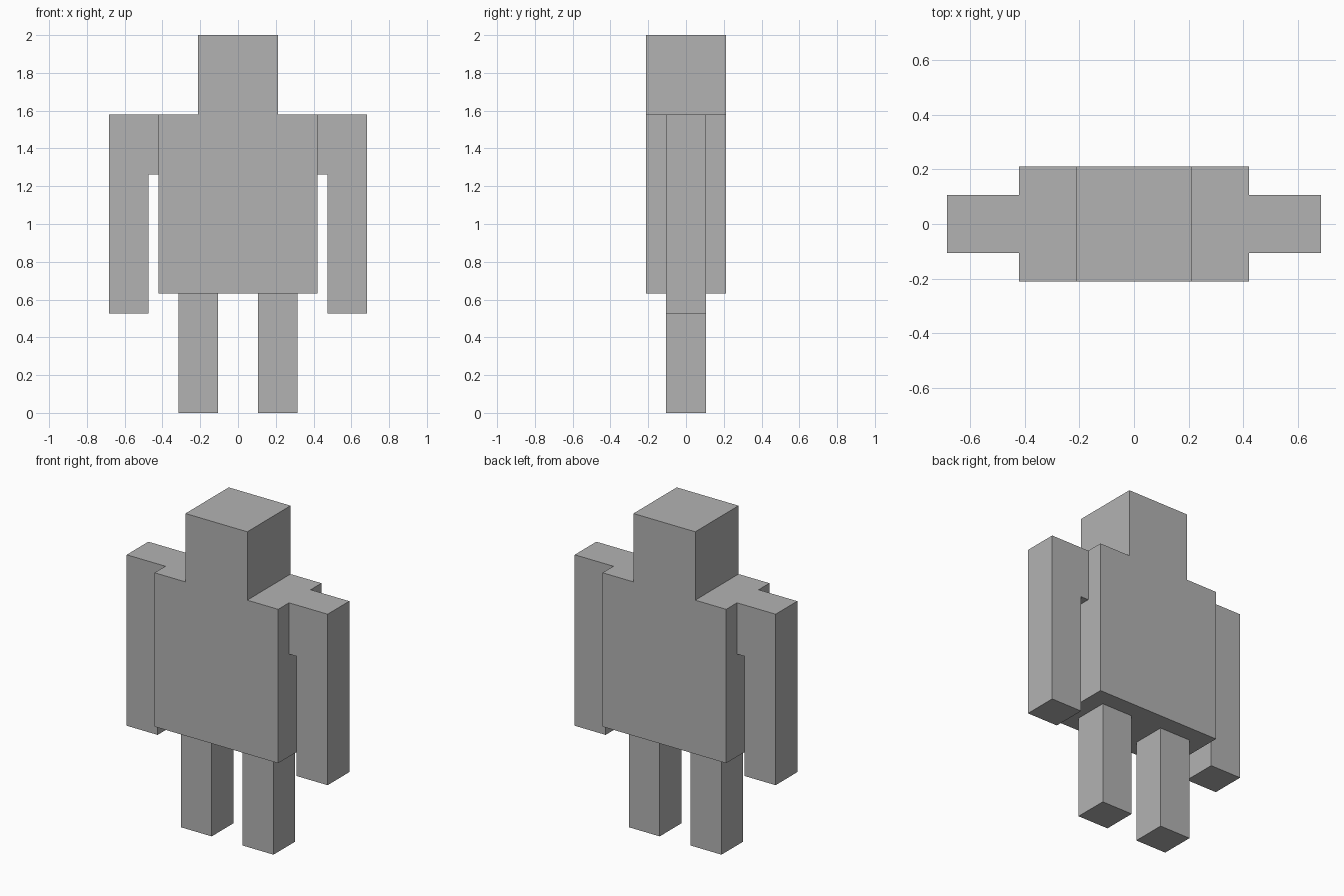
import bpy
import bmesh

if "Cube" in bpy.data.objects:
    bpy.data.objects.remove(bpy.data.objects["Cube"])

U = 2 / 19  # one block unit; the figure is 19 units tall

grey = bpy.data.materials.new("plain grey")
grey.diffuse_color = (0.45, 0.45, 0.45, 1)
grey.use_nodes = True
grey.node_tree.nodes["Principled BSDF"].inputs["Base Color"].default_value = grey.diffuse_color


def extruded(name, outline, half_depth):
    """Extrude an (x, z) outline, given counter-clockwise in units, along y."""
    bm = bmesh.new()
    face = bm.faces.new([bm.verts.new((x * U, -half_depth * U, z * U)) for x, z in outline])
    new = bmesh.ops.extrude_face_region(bm, geom=[face])["geom"]
    verts = [v for v in new if isinstance(v, bmesh.types.BMVert)]
    bmesh.ops.translate(bm, verts=verts, vec=(0, 2 * half_depth * U, 0))
    bmesh.ops.recalc_face_normals(bm, faces=bm.faces)
    mesh = bpy.data.meshes.new(name)
    bm.to_mesh(mesh)
    bm.free()
    mesh.materials.append(grey)
    obj = bpy.data.objects.new(name, mesh)
    bpy.context.collection.objects.link(obj)
    return obj


# Torso and head share one depth, so they form a single stepped block
extruded("torso_and_head", [(-4, 6), (4, 6), (4, 15), (2, 15),
                            (2, 19), (-2, 19), (-2, 15), (-4, 15)], 2)

# Arm with a short shoulder bridge, and leg, on both sides
arm = [(4.5, 5), (6.5, 5), (6.5, 15), (4, 15), (4, 12), (4.5, 12)]
leg = [(1, 0), (3, 0), (3, 6), (1, 6)]
for side, s in (("left", -1), ("right", 1)):
    for part, outline in (("arm", arm), ("leg", leg)):
        extruded(f"{side}_{part}", [(s * x, z) for x, z in outline][::s], 1)
